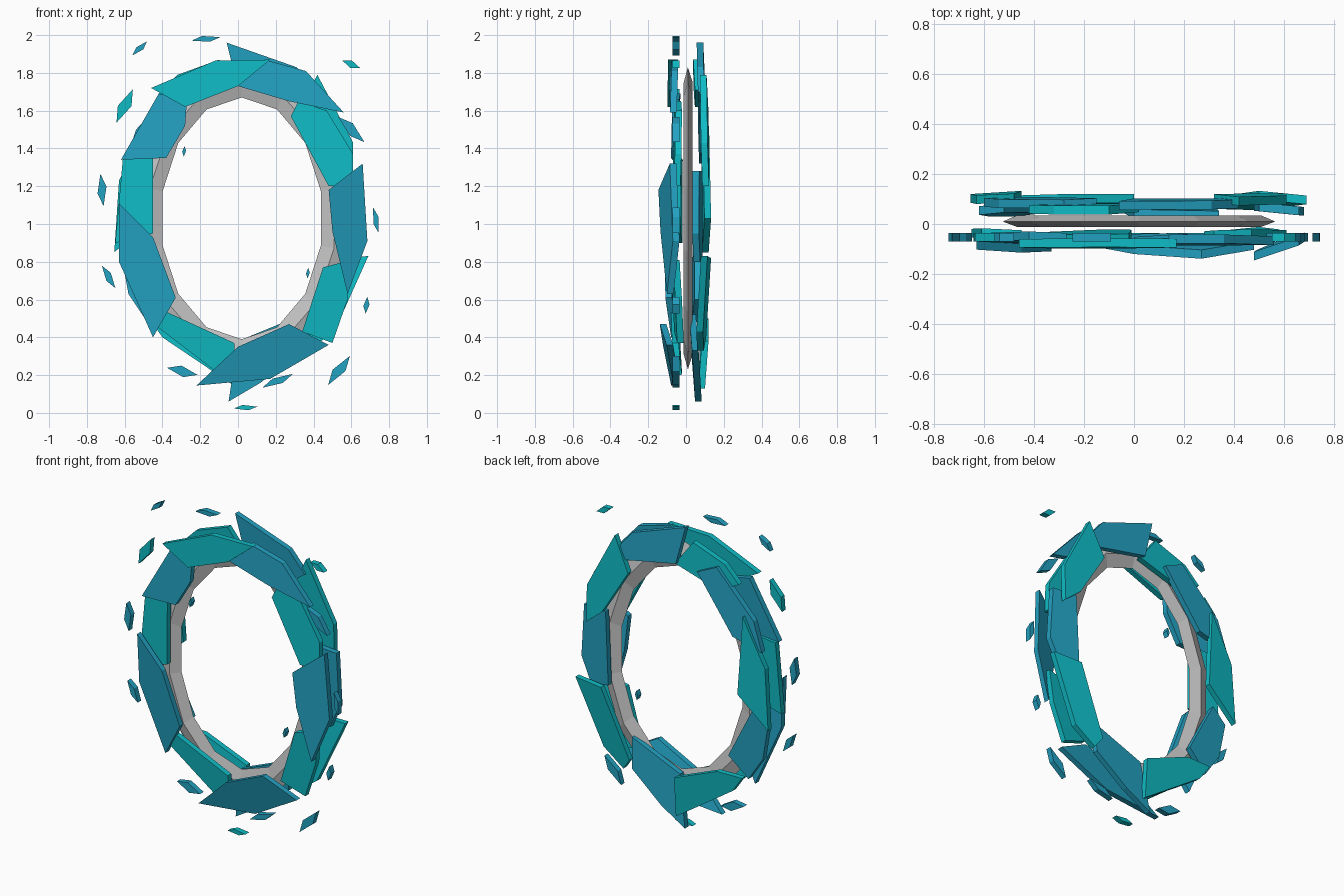
import bpy
import bmesh
from math import cos, sin, pi, radians
from mathutils import Vector

if "Cube" in bpy.data.objects:
    bpy.data.objects.remove(bpy.data.objects["Cube"], do_unlink=True)


def make_material(name, red, green, blue):
    material = bpy.data.materials.new(name)
    material.use_nodes = True
    colour = (red, green, blue, 1)
    material.diffuse_color = colour
    material.node_tree.nodes["Principled BSDF"].inputs["Base Color"].default_value = colour
    return material


TEAL = make_material("bright teal", .005, .5, .56)
BLUE = make_material("ocean blue", .017, .36, .54)
GREY = make_material("light grey", .54, .54, .54)
RING_CENTRE = Vector((.02, 1.03))


def finish(name, bm, material):
    bmesh.ops.recalc_face_normals(bm, faces=bm.faces)
    mesh = bpy.data.meshes.new(name)
    bm.to_mesh(mesh)
    bm.free()
    mesh.materials.append(material)
    item = bpy.data.objects.new(name, mesh)
    bpy.context.collection.objects.link(item)
    return item


def slab(name, material, outline, depth, thickness, lift=0):
    """Extrude an x-z outline along y; lift tilts it across the ring's radius."""
    points = [Vector(p) for p in outline]
    middle = sum(points, Vector((0, 0))) / len(points)
    outward = (middle - RING_CENTRE).normalized()
    bm = bmesh.new()
    corners = []
    for p in points:
        y = depth + lift * (p - middle).dot(outward) - thickness / 2
        corners.append(bm.verts.new((p.x, y, p.y)))
    face = bm.faces.new(corners)
    extruded = bmesh.ops.extrude_face_region(bm, geom=[face])
    moved = [v for v in extruded["geom"] if isinstance(v, bmesh.types.BMVert)]
    bmesh.ops.translate(bm, verts=moved, vec=(0, thickness, 0))
    return finish(name, bm, material)


def plate(name, material, depth, lift, *outline):
    slab(name, material, outline, depth, .035, lift)


# Faceted oval core
def core_ring(sides=14):
    section = [(.43, .64, .01), (.5, .72, -.012), (.56, .8, .01), (.5, .72, .035)]
    bm = bmesh.new()
    loops = []
    for i in range(sides):
        angle = pi / 2 + 2 * pi * i / sides
        loops.append([bm.verts.new((RING_CENTRE.x + rx * cos(angle), y,
                                    RING_CENTRE.y + rz * sin(angle)))
                      for rx, rz, y in section])
    for i, here in enumerate(loops):
        following = loops[(i + 1) % sides]
        for j in range(len(section)):
            k = (j + 1) % len(section)
            bm.faces.new((here[j], here[k], following[k], following[j]))
    finish("core_ring", bm, GREY)


core_ring()

# Front armour plates, clockwise from the top
plate("front_top_right_plate", BLUE, -.065, .05,
      (0, 1.73), (.14, 1.87), (.36, 1.81), (.56, 1.59), (.27, 1.65))
plate("front_upper_right_plate", TEAL, -.045, .05,
      (.28, 1.57), (.32, 1.65), (.47, 1.6), (.61, 1.37), (.61, 1.2), (.48, 1.2))
plate("front_right_plate", BLUE, -.09, .35,
      (.48, 1.18), (.66, 1.32), (.685, .91), (.58, .63), (.5, .96))
plate("front_lower_right_plate", TEAL, -.045, .1,
      (.45, .77), (.6, .81), (.58, .6), (.5, .37), (.34, .43))
plate("front_bottom_plate", BLUE, -.085, .25,
      (-.22, .145), (0, .35), (.27, .47), (.48, .36), (.17, .18))
plate("front_lower_left_plate", TEAL, -.05, .1,
      (-.39, .54), (-.02, .37), (-.01, .2), (-.12, .22), (-.42, .45))
plate("front_left_low_plate", BLUE, -.08, .15,
      (-.63, 1.11), (-.45, .93), (-.33, .61), (-.45, .4), (-.63, .8))
plate("front_left_plate", TEAL, -.04, .05,
      (-.61, 1.34), (-.45, 1.35), (-.45, .95), (-.65, .9))
plate("front_upper_left_plate", BLUE, -.055, .05,
      (-.62, 1.34), (-.42, 1.69), (-.27, 1.66), (-.28, 1.52), (-.38, 1.35))
plate("front_top_left_plate", TEAL, -.078, .03,
      (-.46, 1.72), (-.12, 1.865), (.17, 1.87), (0, 1.73), (-.28, 1.62))

# Back armour plates, following the same order
plate("back_top_right_plate", BLUE, .08, -.05,
      (-.06, 1.96), (.31, 1.83), (.42, 1.7), (.35, 1.65), (0, 1.72))
plate("back_upper_right_plate", TEAL, .1, -.05,
      (.42, 1.79), (.32, 1.58), (.5, 1.29), (.61, 1.2), (.61, 1.43))
plate("back_right_plate", BLUE, .06, -.1,
      (.5, 1.28), (.66, 1.28), (.68, .95), (.61, .8), (.48, .82))
plate("back_lower_right_plate", TEAL, .09, -.15,
      (.69, .83), (.5, .82), (.32, .4), (.37, .33), (.51, .43))
plate("back_bottom_right_plate", BLUE, .05, .08,
      (.34, .52), (0, .38), (-.05, .06), (.12, .16), (.33, .33))
plate("back_bottom_left_plate", TEAL, .095, -.08,
      (0, .38), (-.3, .5), (-.47, .5), (-.4, .4), (0, .13))
plate("back_lower_left_plate", BLUE, .055, -.08,
      (-.35, .6), (-.52, .93), (-.62, .85), (-.58, .63), (-.48, .48))
plate("back_left_plate", TEAL, .105, -.08,
      (-.48, 1.52), (-.63, 1.23), (-.655, .85), (-.45, 1.03))
plate("back_upper_left_plate", BLUE, .085, -.05,
      (-.15, 1.71), (-.28, 1.77), (-.54, 1.5), (-.6, 1.32), (-.4, 1.37))
plate("back_top_left_plate", TEAL, .06, -.05,
      (.02, 1.71), (-.1, 1.87), (-.32, 1.79), (-.42, 1.69), (-.28, 1.62))


# Loose splinters floating around the rim
def splinter(material, x, z, length, width, degrees):
    turn = radians(degrees)
    shape = [(-.5, -.5), (-.15, .3), (.5, .5), (.15, -.3)]
    outline = [(x + u * length * cos(turn) - v * width * sin(turn),
                z + u * length * sin(turn) + v * width * cos(turn)) for u, v in shape]
    slab("floating_splinter", material, outline, -.053, .035)


splinter(BLUE, -.52, 1.93, .1, .04, 22)
splinter(BLUE, -.17, 1.98, .15, .04, -8)
splinter(TEAL, -.6, 1.625, .18, .08, 40)
splinter(BLUE, -.72, 1.18, .16, .06, 75)
splinter(BLUE, -.685, .72, .13, .05, 100)
splinter(BLUE, -.295, .22, .15, .07, -38)
splinter(TEAL, .04, .028, .12, .035, -12)
splinter(BLUE, .21, .17, .17, .05, 8)
splinter(BLUE, .535, .225, .18, .07, 32)
splinter(BLUE, .68, .57, .08, .04, 58)
splinter(BLUE, .73, 1.02, .13, .04, 85)
splinter(BLUE, .6, 1.5, .18, .07, -65)
splinter(TEAL, .6, 1.845, .09, .05, -52)
splinter(BLUE, -.285, 1.385, .05, .025, 60)
splinter(BLUE, .37, .74, .05, .025, 60)
